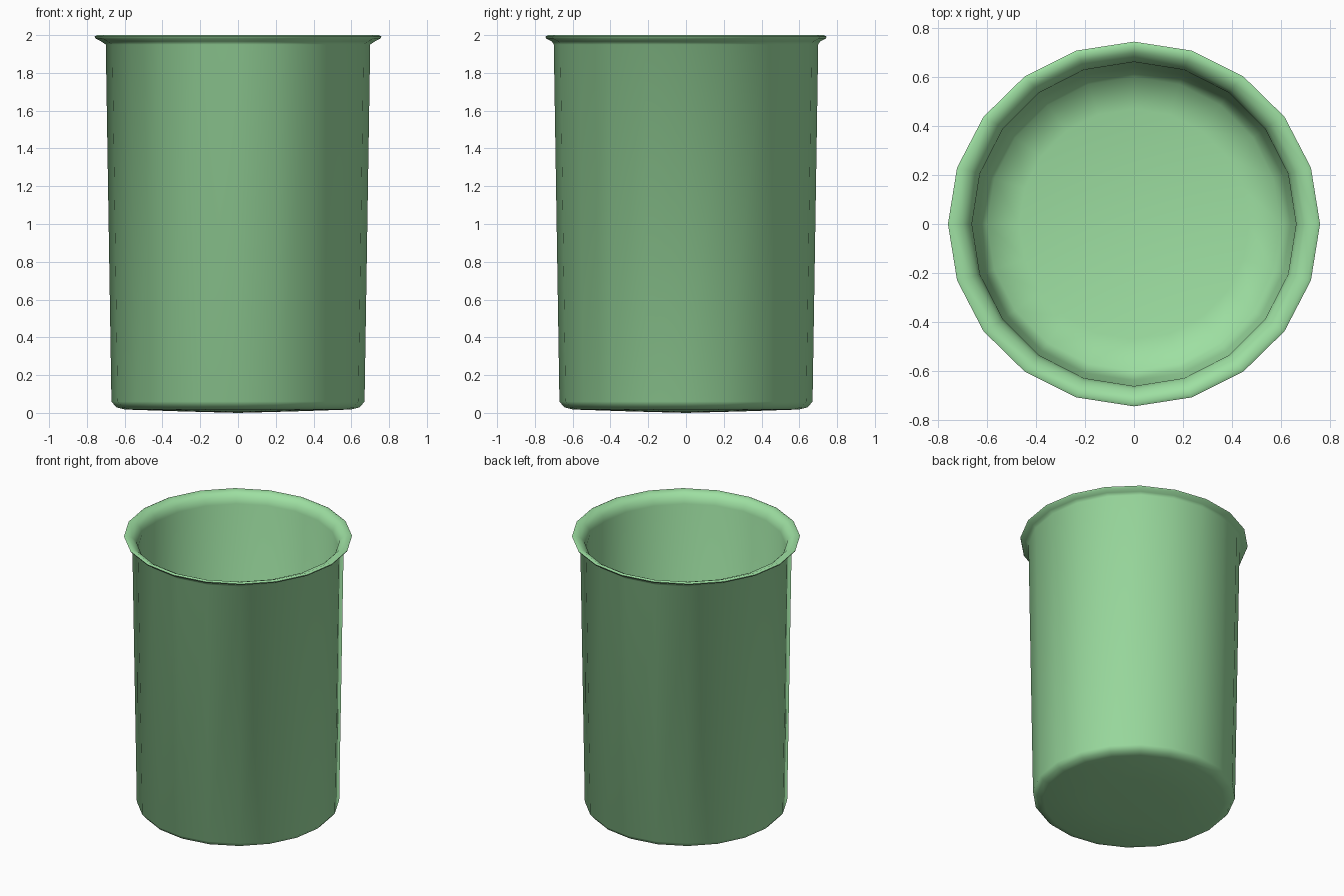
import bpy, bmesh, math

cube = bpy.data.objects.get("Cube")
if cube:
    bpy.data.objects.remove(cube)

# One pale green for the whole vessel
green = bpy.data.materials.new("pale_green")
green.use_nodes = True
colour = (0.34, 0.74, 0.36, 1)
green.diffuse_color = colour
green.node_tree.nodes["Principled BSDF"].inputs["Base Color"].default_value = colour

SIDES = 20
# Radius and height: underside, outer wall, flared rim, inner wall, inner floor
profile = [(0, 0), (0.3, 0.008), (0.6, 0.018), (0.645, 0.03), (0.67, 0.06),
           (0.70, 1.95), (0.725, 1.967), (0.755, 1.982), (0.76, 1.992),
           (0.745, 2.0), (0.70, 1.985), (0.675, 1.96), (0.662, 1.92),
           (0.64, 0.17), (0.6, 0.09), (0.47, 0.06), (0, 0.06)]

# Lathe the profile around the vertical axis
bm = bmesh.new()
points = [bm.verts.new((r, 0, z)) for r, z in profile]
edges = [bm.edges.new(pair) for pair in zip(points, points[1:])]
bmesh.ops.spin(bm, geom=points + edges, cent=(0, 0, 0), axis=(0, 0, 1),
               angle=math.tau, steps=SIDES)
bmesh.ops.remove_doubles(bm, verts=bm.verts, dist=0.001)
bmesh.ops.recalc_face_normals(bm, faces=bm.faces)
# The rim is very slightly narrower from front to back
for v in bm.verts:
    if math.hypot(v.co.x, v.co.y) > 0.72:
        v.co.y *= 0.98

mesh = bpy.data.meshes.new("beaker")
bm.to_mesh(mesh)
bm.free()
mesh.materials.append(green)
beaker = bpy.data.objects.new("beaker", mesh)
bpy.context.collection.objects.link(beaker)

# Smooth shading all round
bpy.context.view_layer.objects.active = beaker
beaker.select_set(True)
bpy.ops.object.shade_smooth_by_angle(angle=math.radians(60))
